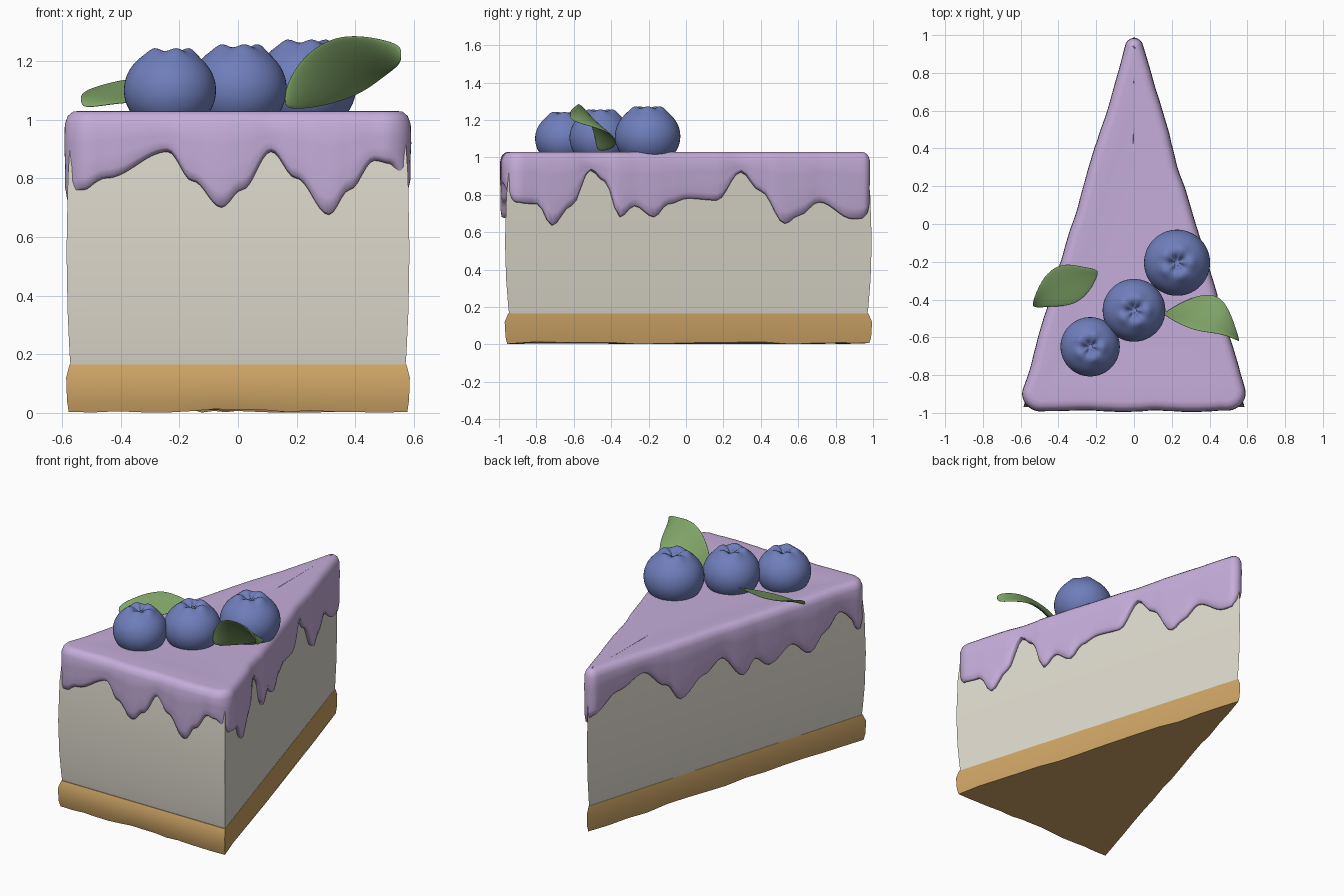
import bpy, bmesh, math, random
from mathutils import Vector

if "Cube" in bpy.data.objects:
    bpy.data.objects.remove(bpy.data.objects["Cube"])

random.seed(4)


def mat(name, rgb):
    m = bpy.data.materials.new(name)
    m.diffuse_color = (*rgb, 1)
    m.use_nodes = True
    m.node_tree.nodes["Principled BSDF"].inputs["Base Color"].default_value = m.diffuse_color
    return m


def loft(name, rings, material, cap_start=True, cap_end=True, closed=True, angle=180):
    bm = bmesh.new()
    vs = [[bm.verts.new(p) for p in r] for r in rings]
    n = len(rings[0])
    for a, b in zip(vs, vs[1:]):
        for i in range(n if closed else n - 1):
            j = (i + 1) % n
            bm.faces.new((a[i], a[j], b[j], b[i]))
    if cap_start:
        bm.faces.new(vs[0][::-1])
    if cap_end:
        bm.faces.new(vs[-1])
    bmesh.ops.recalc_face_normals(bm, faces=bm.faces)
    me = bpy.data.meshes.new(name)
    bm.to_mesh(me)
    bm.free()
    ob = bpy.data.objects.new(name, me)
    bpy.context.collection.objects.link(ob)
    me.materials.append(material)
    bpy.ops.object.select_all(action='DESELECT')
    ob.select_set(True)
    bpy.context.view_layer.objects.active = ob
    bpy.ops.object.shade_smooth_by_angle(angle=math.radians(angle))
    return ob


cream = mat("cream", (.72, .69, .60))
biscuit = mat("biscuit", (.61, .37, .13))
lilac = mat("lilac", (.56, .42, .70))
blue = mat("blue", (.16, .21, .50))
green = mat("green", (.22, .38, .14))

# Wedge outline shared by crust, filling and icing
TRI = [Vector((-.58, -.96)), Vector((.58, -.96)), Vector((0, .985))]


def edge_normal(i):
    d = (TRI[(i + 1) % 3] - TRI[i % 3]).normalized()
    return Vector((d.y, -d.x))


def wedge(z, s, jitter=0, n=14):
    ring = []
    for i in range(3):
        for k in range(n):
            p = TRI[i].lerp(TRI[(i + 1) % 3], k / n) * s
            ring.append((p.x, p.y, z + random.uniform(0, jitter)))
    return ring


# Biscuit crust and cream filling
loft("crust", [wedge(0, .995, .014), wedge(.04, 1.005), wedge(.12, 1.01),
               wedge(.165, .99)], biscuit, angle=30)
loft("filling", [wedge(.165, .985), wedge(.2, .99), wedge(.35, 1.002), wedge(.55, 1.008),
                 wedge(.8, 1.0), wedge(.99, .98)], cream, angle=30)

# Icing path: wedge pushed outwards with rounded corners
OUT, RADII = .035, (.10, .10, .049)
path = []
for i in range(3):
    n0, n1 = edge_normal(i + 2), edge_normal(i)
    m1 = edge_normal(i + 1)
    j = (i + 1) % 3
    c = TRI[i] + (n0 + n1) * (OUT - RADII[i]) / (1 + n0.dot(n1))
    cj = TRI[j] + (n1 + m1) * (OUT - RADII[j]) / (1 + n1.dot(m1))
    a0 = math.atan2(n0.y, n0.x)
    turn = (math.atan2(n1.y, n1.x) - a0) % math.tau
    for k in range(12):
        a = a0 + turn * k / 12
        n = Vector((math.cos(a), math.sin(a)))
        path.append((c + n * RADII[i], n))
    for k in range(70):
        path.append(((c + n1 * RADII[i]).lerp(cj + n1 * RADII[j], k / 70), n1))
N = len(path)

# Drip heights along front (x, z), right and left (y, z)
front = [(-.54, .76), (-.45, .80), (-.24, .89), (-.15, .79), (-.06, .70), (.01, .76), (.11, .89),
         (.2, .80), (.31, .675), (.38, .76), (.46, .86), (.53, .85)]
right = [(-.92, .76), (-.8, .75), (-.7, .635), (-.62, .74), (-.5, .93), (-.43, .87), (-.345, .68),
         (-.26, .74), (-.17, .68), (-.08, .75), (.02, .78), (.16, .77), (.3, .92), (.41, .82),
         (.53, .645), (.61, .69), (.71, .76), (.88, .67)]
left = [(.95, .74), (.8, .84), (.6, .90), (.46, .78), (.34, .66), (.2, .76), (.06, .83), (-.09, .68),
        (-.18, .76), (-.28, .69), (-.42, .77), (-.55, .68), (-.66, .78), (-.77, .87), (-.92, .72)]
keys = [(Vector((x, -1)), z) for x, z in front]
for side, table in ((1, right), (-1, left)):
    keys += [(Vector((side * .31 * (1.03 - y), y)), z) for y, z in table]
keys = sorted((min(range(N), key=lambda i: (path[i][0] - p).length), z) for p, z in keys)
keys = [(keys[-1][0] - N, keys[-1][1])] + keys + [(keys[0][0] + N, keys[0][1])]


def drip(i):
    for (a, za), (b, zb) in zip(keys, keys[1:]):
        if a <= i < b:
            t = (i - a) / (b - a)
            return za + (zb - za) * (.5 - .5 * math.cos(math.pi * t))


drips = [drip(i) for i in range(N)]


def icing_ring(inset, height, toward=0):
    ring = []
    for (p, n), zb in zip(path, drips):
        shy = max(0, zb - .72) * .05
        q = (p - n * (inset + shy)).lerp(Vector((0, -.31)), toward)
        ring.append((q.x, q.y, height(zb)))
    return ring


# Dripping icing
loft("icing", [
    icing_ring(.04, lambda z: 1.025, .97),
    icing_ring(.04, lambda z: 1.023, .6),
    icing_ring(.04, lambda z: 1.025, .2),
    icing_ring(.055, lambda z: 1.03),
    icing_ring(.03, lambda z: 1.027),
    icing_ring(.012, lambda z: 1.012),
    icing_ring(.002, lambda z: .985),
    icing_ring(0, lambda z: z + (.96 - z) * .8),
    icing_ring(.003, lambda z: z + (.96 - z) * .5),
    icing_ring(.002, lambda z: z + (.96 - z) * .2),
    icing_ring(.009, lambda z: z + .008),
    icing_ring(.022, lambda z: z),
    icing_ring(.045, lambda z: z + .012)], lilac, cap_end=False)


# Blueberries with a puckered five-point crown
def berry(name, x, y, z, R):
    rings = []
    for k in range(1, 36):
        a = math.pi * (1 - k / 36)
        s = math.sin(a)
        ring = []
        for j in range(50):
            f = math.tau * j / 50
            h = .92 * math.cos(a)
            if a < math.pi / 2:
                h += .05 * math.exp(-((s - .45) / .15) ** 2) * (1 + .7 * math.cos(5 * f))
                h -= .3 * math.exp(-(s / .2) ** 2) * (1 - .35 * math.cos(5 * f))
            ring.append((x + R * s * math.cos(f), y + R * s * math.sin(f), z + R * h))
        rings.append(ring)
    loft(name, rings, blue)


berry("blueberry_left", -.232, -.65, 1.10, .157)
berry("blueberry_middle", 0, -.457, 1.105, .166)
berry("blueberry_right", .228, -.205, 1.113, .175)


# Leaves: stations of (upper edge, midrib, lower edge)
def leaf(name, stations):
    ob = loft(name, stations, green, False, False, False)
    sol = ob.modifiers.new("thickness", 'SOLIDIFY')
    sol.thickness, sol.offset = .012, 0
    sub = ob.modifiers.new("smooth", 'SUBSURF')
    sub.levels = sub.render_levels = 3


leaf("leaf_right", [
    [(.16, -.48, 1.11), (.155, -.48, 1.06), (.16, -.47, 1.03)],
    [(.215, -.52, 1.22), (.25, -.46, 1.11), (.29, -.39, 1.04)],
    [(.33, -.575, 1.295), (.37, -.48, 1.19), (.42, -.355, 1.08)],
    [(.46, -.58, 1.285), (.47, -.53, 1.22), (.50, -.42, 1.145)],
    [(.56, -.62, 1.255), (.56, -.625, 1.225), (.56, -.62, 1.19)]])
leaf("leaf_left", [
    [(-.54, -.42, 1.09), (-.54, -.435, 1.06), (-.53, -.445, 1.035)],
    [(-.485, -.27, 1.115), (-.45, -.36, 1.08), (-.42, -.44, 1.055)],
    [(-.385, -.20, 1.14), (-.36, -.32, 1.095), (-.31, -.435, 1.06)],
    [(-.29, -.22, 1.145), (-.26, -.29, 1.11), (-.23, -.36, 1.09)],
    [(-.19, -.24, 1.145), (-.19, -.255, 1.135), (-.19, -.27, 1.12)]])
